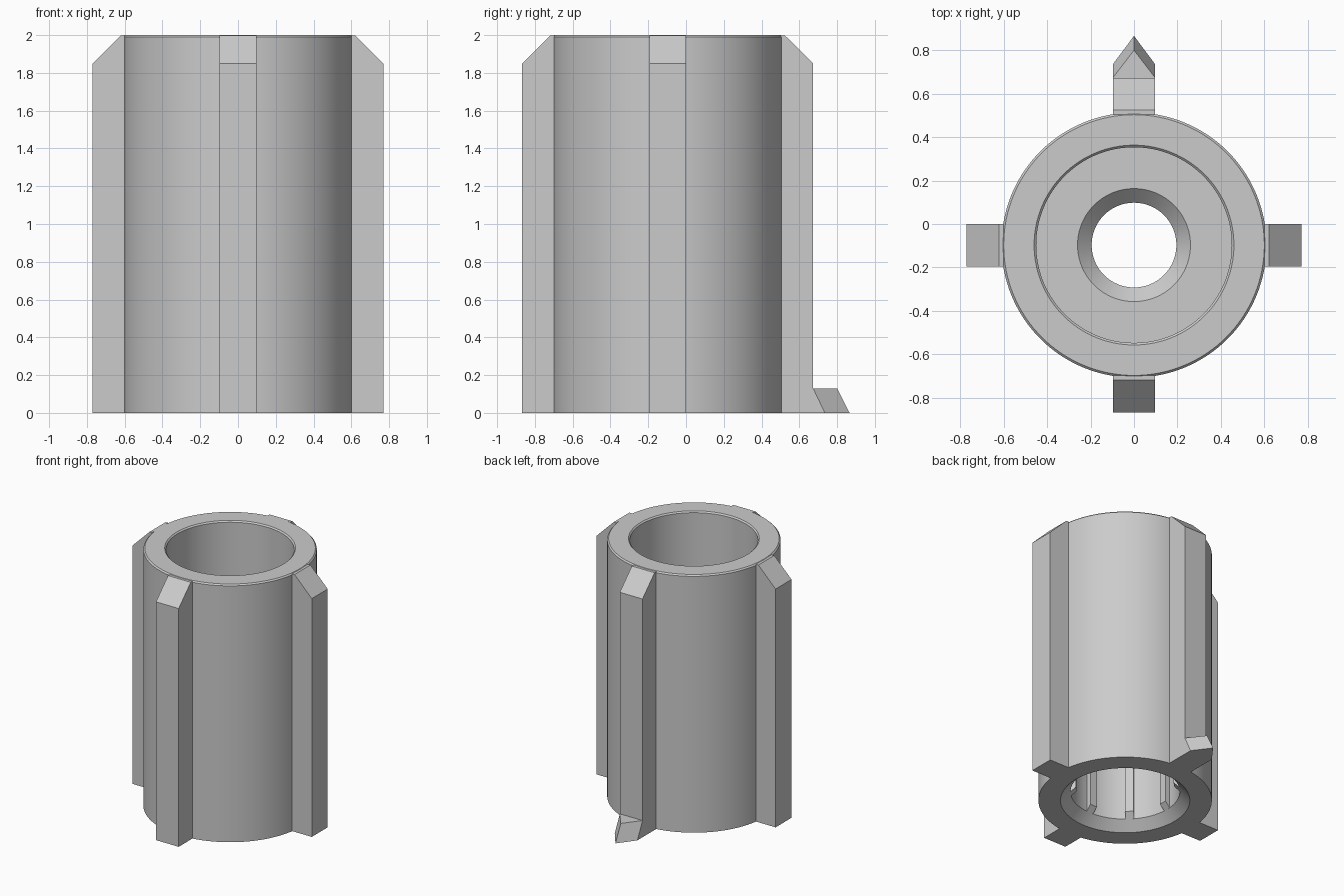
import bpy
import bmesh
import math
from mathutils import Matrix, Vector

AXIS = Vector((0, -0.097, 0))
SEGMENTS = 128

cube = bpy.data.objects.get("Cube")
if cube:
    bpy.data.objects.remove(cube, do_unlink=True)

grey = bpy.data.materials.new("plain grey")
grey.use_nodes = True
grey.diffuse_color = (0.6, 0.6, 0.6, 1)
grey.node_tree.nodes["Principled BSDF"].inputs["Base Color"].default_value = grey.diffuse_color


def finish(bm, name):
    bmesh.ops.recalc_face_normals(bm, faces=bm.faces)
    mesh = bpy.data.meshes.new(name)
    bm.to_mesh(mesh)
    bm.free()
    mesh.materials.append(grey)
    obj = bpy.data.objects.new(name, mesh)
    bpy.context.collection.objects.link(obj)
    return obj


def lathe(name, profile):
    """Revolve a closed (radius, z) profile around the axis."""
    bm = bmesh.new()
    rings = []
    for i in range(SEGMENTS):
        a = math.tau * i / SEGMENTS
        rings.append([bm.verts.new(AXIS + Vector((r * math.cos(a), r * math.sin(a), z)))
                      for r, z in profile])
    n = len(profile)
    for i in range(SEGMENTS):
        here, there = rings[i], rings[(i + 1) % SEGMENTS]
        for j in range(n):
            k = (j + 1) % n
            bm.faces.new((here[j], there[j], there[k], here[k]))
    obj = finish(bm, name)
    bpy.ops.object.select_all(action="DESELECT")
    obj.select_set(True)
    bpy.context.view_layer.objects.active = obj
    bpy.ops.object.shade_smooth_by_angle(angle=math.radians(25))
    return obj


def radial_prism(name, profile, width, angle):
    """Extrude a (radius, z) profile sideways and turn it around the axis."""
    bm = bmesh.new()
    face = bm.faces.new([bm.verts.new((r, -width / 2, z)) for r, z in profile])
    out = bmesh.ops.extrude_face_region(bm, geom=[face])
    moved = [v for v in out["geom"] if isinstance(v, bmesh.types.BMVert)]
    bmesh.ops.translate(bm, verts=moved, vec=(0, width, 0))
    bmesh.ops.transform(bm, verts=bm.verts,
                        matrix=Matrix.Translation(AXIS) @ Matrix.Rotation(angle, 4, "Z"))
    return finish(bm, name)


# Sleeve with a top bore, a central web with a countersunk hole, and a lower socket
lathe("sleeve", [
    (0.61, 0), (0.61, 1.99), (0.6, 2), (0.46, 2), (0.45, 1.99),
    (0.45, 1.15), (0.26, 1.15), (0.195, 1.085), (0.195, 0.95),
    (0.385, 0.95), (0.385, 0.07), (0.455, 0),
])

# Outer keys with sloped tops
key_profile = [(0.6, 0), (0.77, 0), (0.77, 1.85), (0.622, 1.997), (0.6, 1.997)]
for i, side in enumerate(("left", "back", "right", "front")):
    radial_prism(side + "_key", key_profile, 0.195, i * math.pi / 2)

# Small ribs inside the lower socket
rib_profile = [(0.39, 0.07), (0.385, 0.07), (0.345, 0.11), (0.345, 0.95), (0.39, 0.95)]
for i in range(8):
    radial_prism(f"socket_rib_{i + 1}", rib_profile, 0.06, i * math.pi / 4)

# Pointer tooth at the foot of the back key
bm = bmesh.new()
w = 0.0975
outline = [(-w, 0.673), (w, 0.673), (w, 0.735), (0, 0.866), (-w, 0.735)]
points = [(x, y, 0) for x, y in outline]
points += [(-w, 0.673, 0.13), (w, 0.673, 0.13), (0, 0.8, 0.13)]
v = [bm.verts.new(p) for p in points]
for ids in ((0, 1, 2, 3, 4), (5, 6, 7), (0, 1, 6, 5),
            (1, 2, 6), (2, 3, 7, 6), (3, 4, 5, 7), (4, 0, 5)):
    bm.faces.new([v[i] for i in ids])
finish(bm, "pointer_tooth")
